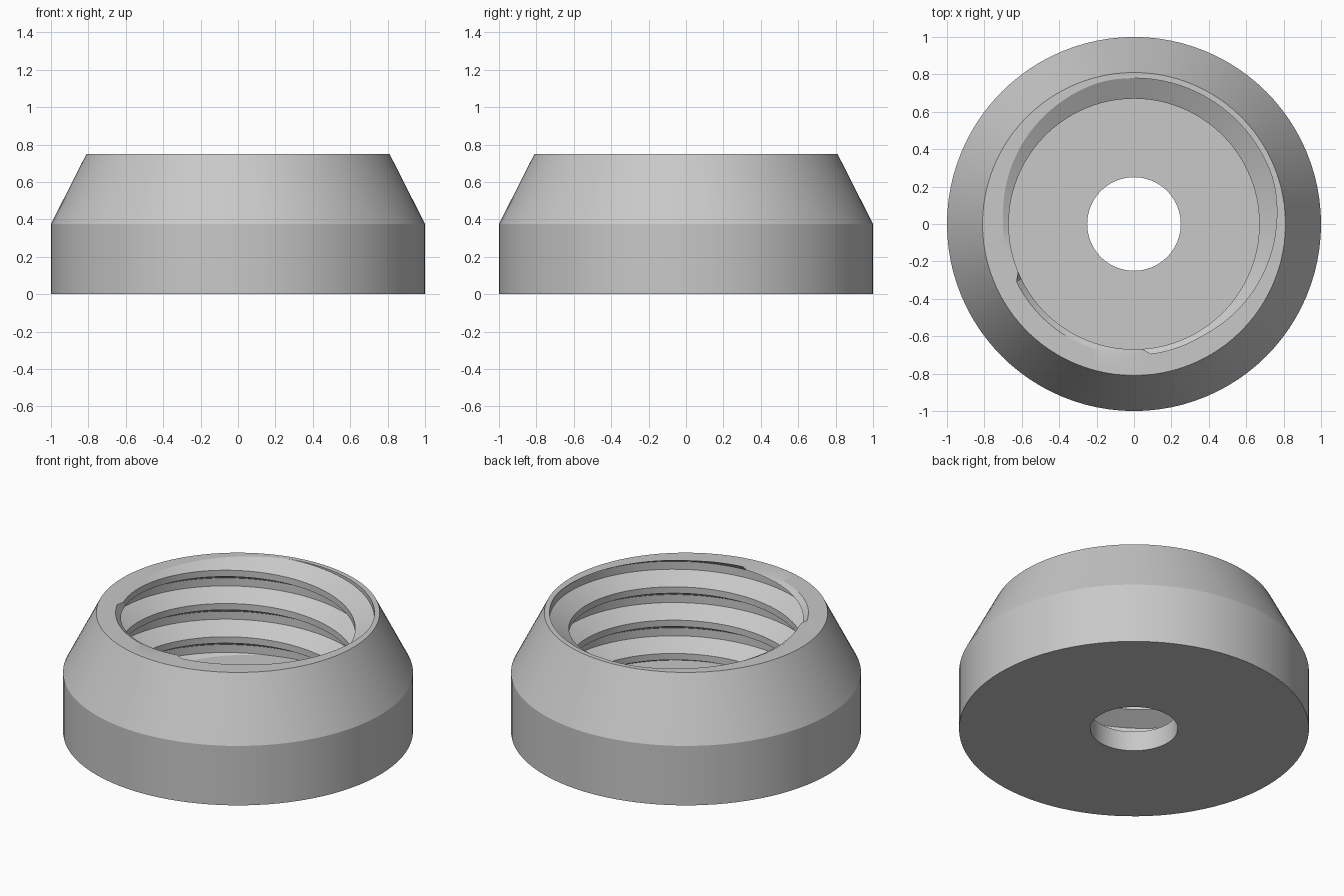
import bpy, bmesh, math

cube = bpy.data.objects.get("Cube")
if cube:
    bpy.data.objects.remove(cube, do_unlink=True)

SEGMENTS = 96
FLOOR, SHOULDER, TOP = 0.125, 0.375, 0.75
HOLE_R, BORE_R, ROOT_R, LEAD_R, RIM_R, OUTER_R = 0.25, 0.67, 0.78, 0.70, 0.81, 1.0
PITCH, ROOT_HALF, FLANK = 0.21, 0.025, 0.06
PHASE = math.radians(60)   # where the groove meets the rim


def thread_radius(height, angle):
    """Bore radius of the helical groove at a height and angle."""
    centre = TOP + PITCH * (angle - PHASE) / math.tau
    offset = (height - centre) % PITCH
    distance = min(offset, PITCH - offset)
    depth = min(1, max(0, 1 - (distance - ROOT_HALF) / FLANK))
    return BORE_R + (ROOT_R - BORE_R) * depth


def thread_wall(angle):
    """Points up the threaded bore, cut off at the floor and the rim."""
    corners = (-ROOT_HALF - FLANK, -ROOT_HALF, ROOT_HALF, ROOT_HALF + FLANK)
    centre = TOP + PITCH * (angle - PHASE) / math.tau
    points = []
    for turn in range(-6, 3):
        for corner in corners:
            z = min(TOP, max(FLOOR, centre + turn * PITCH + corner))
            r = thread_radius(z, angle)
            points.append((max(r, LEAD_R) if z == TOP else r, z))
    return points


# Revolved body: floor, thread, rim, cone, side, base and hole
bm = bmesh.new()
columns = []
for i in range(SEGMENTS + 1):
    a = math.tau * i / SEGMENTS
    profile = [(HOLE_R, FLOOR)] + thread_wall(a) + [
        (RIM_R, TOP), (OUTER_R, SHOULDER), (OUTER_R, 0), (HOLE_R, 0), (HOLE_R, FLOOR)]
    columns.append([bm.verts.new((r * math.cos(a), r * math.sin(a), z))
                    for r, z in profile])
for left, right in zip(columns, columns[1:]):
    for k in range(len(left) - 1):
        bm.faces.new((left[k], left[k + 1], right[k + 1], right[k]))
bmesh.ops.remove_doubles(bm, verts=bm.verts, dist=0.0001)
bmesh.ops.dissolve_degenerate(bm, edges=bm.edges, dist=0.0001)
bmesh.ops.recalc_face_normals(bm, faces=bm.faces)

mesh = bpy.data.meshes.new("threaded_cap")
bm.to_mesh(mesh)
bm.free()
cap = bpy.data.objects.new("threaded_cap", mesh)
bpy.context.collection.objects.link(cap)

# Plain grey finish
grey = bpy.data.materials.new("light_grey")
grey.use_nodes = True
colour = (0.58, 0.58, 0.58, 1)
grey.diffuse_color = colour
grey.node_tree.nodes["Principled BSDF"].inputs["Base Color"].default_value = colour
mesh.materials.append(grey)

bpy.ops.object.select_all(action="DESELECT")
cap.select_set(True)
bpy.context.view_layer.objects.active = cap
bpy.ops.object.shade_smooth_by_angle(angle=math.radians(20))
